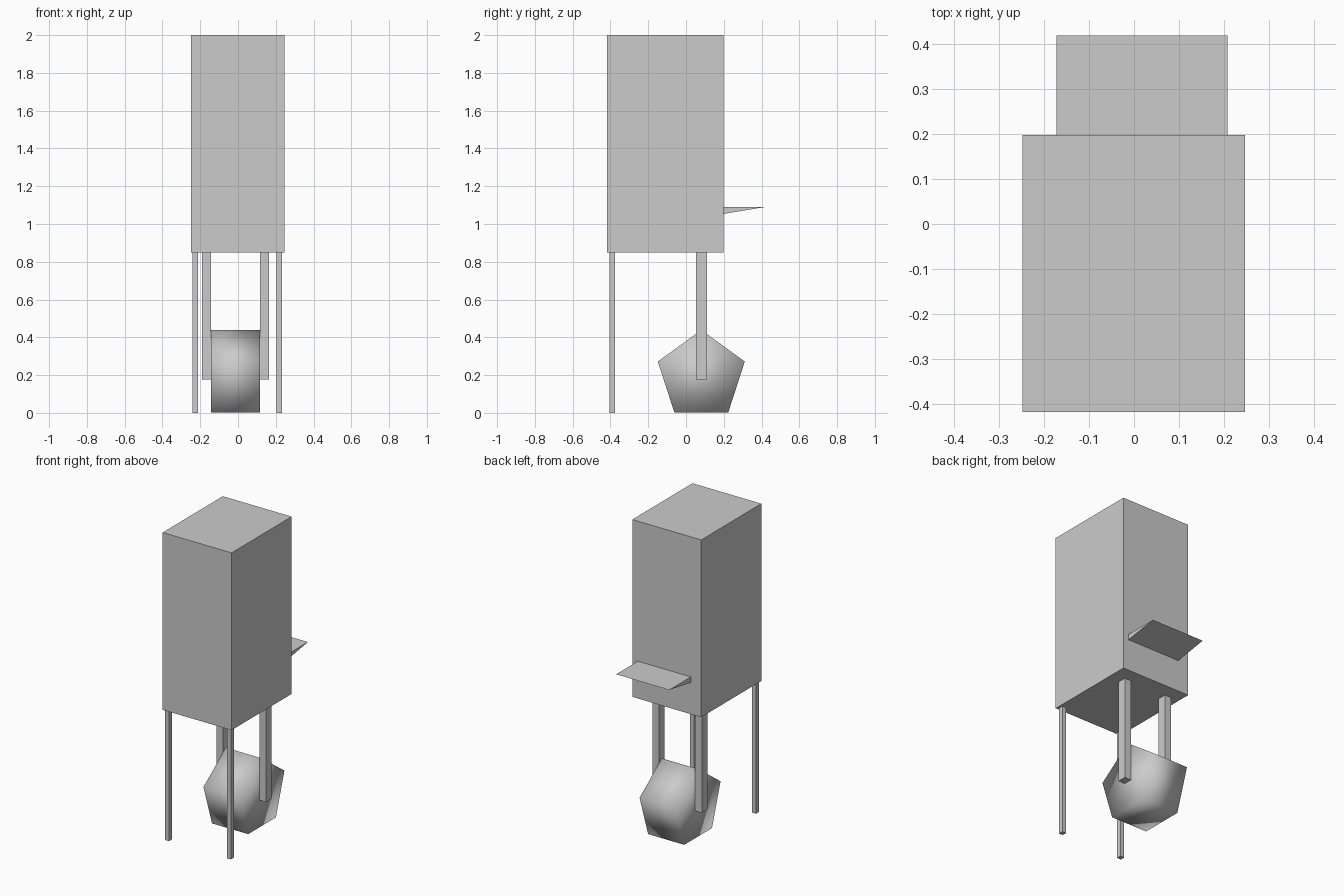
import bpy
from math import radians

cube = bpy.data.objects.get("Cube")
if cube:
    bpy.data.objects.remove(cube, do_unlink=True)

grey = bpy.data.materials.new("plain_grey")
grey.use_nodes = True
grey.diffuse_color = (0.6, 0.6, 0.6, 1)
grey.node_tree.nodes["Principled BSDF"].inputs["Base Color"].default_value = grey.diffuse_color


def box(name, low, high):
    """Axis-aligned box between two corners."""
    centre = [(a + b) / 2 for a, b in zip(low, high)]
    bpy.ops.mesh.primitive_cube_add(size=1, location=centre)
    ob = bpy.context.object
    ob.name = name
    ob.scale = [b - a for a, b in zip(low, high)]
    bpy.ops.object.transform_apply(location=False, rotation=False, scale=True)
    ob.data.materials.append(grey)
    return ob


# Tall cabinet body
box("body", (-0.248, -0.419, 0.848), (0.247, 0.198, 2.0))

# Thin front legs and wider struts either side of the wheel
for side, leg_x, strut_x in (("right", -0.24, -0.191), ("left", 0.205, 0.116)):
    box(f"front_leg_{side}", (leg_x, -0.406, 0), (leg_x + 0.028, -0.376, 0.85))
    box(f"wheel_strut_{side}", (strut_x, 0.054, 0.178), (strut_x + 0.047, 0.111, 0.85))

# Wedge-shaped rear shelf: flat on top, tapering to a sharp outer edge
profile = [(0.195, 1.09), (0.195, 1.053), (0.42, 1.09)]
verts = [(x, y, z) for x in (-0.173, 0.208) for y, z in profile]
faces = [(0, 2, 1), (3, 4, 5)]
for i in range(3):
    j = (i + 1) % 3
    faces.append((i, j, j + 3, i + 3))
mesh = bpy.data.meshes.new("rear_shelf")
mesh.from_pydata(verts, [], faces)
mesh.materials.append(grey)
shelf = bpy.data.objects.new("rear_shelf", mesh)
bpy.context.collection.objects.link(shelf)

# Five-sided wheel, smooth shaded throughout, one corner pointing up
bpy.ops.mesh.primitive_cylinder_add(vertices=5, radius=0.242, depth=0.26)
wheel = bpy.context.object
wheel.name = "wheel"
wheel.rotation_euler = (radians(90), 0, radians(90))
wheel.location = (-0.014, 0.081, 0.197)
bpy.ops.object.transform_apply(location=False, rotation=True, scale=False)
bpy.ops.object.shade_smooth()
wheel.data.materials.append(grey)
